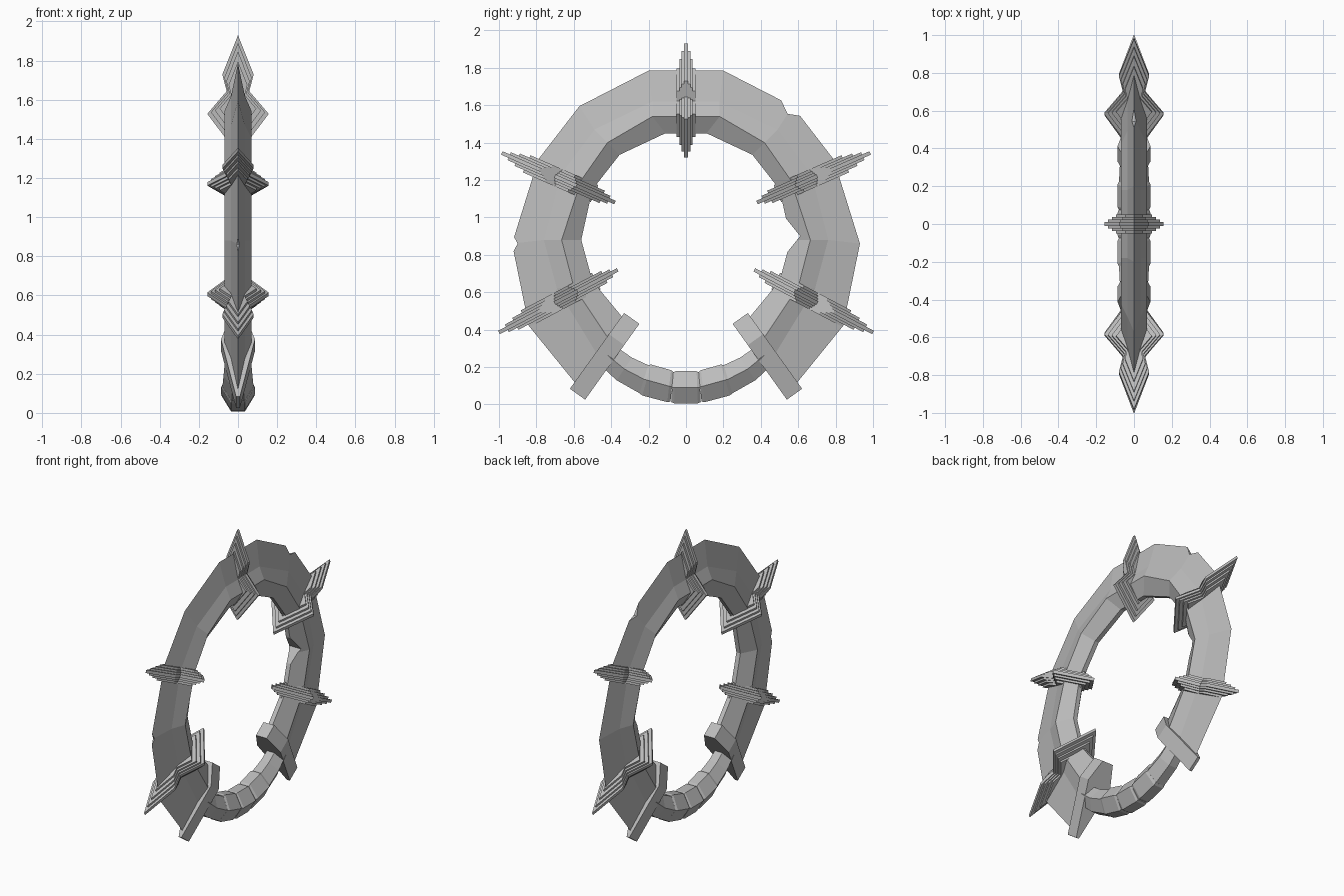
import bpy, bmesh, math
from mathutils import Vector

if "Cube" in bpy.data.objects:
    bpy.data.objects.remove(bpy.data.objects["Cube"])

steel = bpy.data.materials.new("grey_steel")
steel.use_nodes = True
GREY = (0.5, 0.5, 0.5, 1)
steel.diffuse_color = GREY
steel.node_tree.nodes["Principled BSDF"].inputs["Base Color"].default_value = GREY


def loft(name, loops):
    """Skin a list of equal-length point loops and cap both ends."""
    bm = bmesh.new()
    rows = [[bm.verts.new(p) for p in loop] for loop in loops]
    n = len(rows[0])
    for a, b in zip(rows, rows[1:]):
        for i in range(n):
            j = (i + 1) % n
            bm.faces.new((a[i], a[j], b[j], b[i]))
    bm.faces.new(rows[0])
    bm.faces.new(rows[-1])
    bmesh.ops.recalc_face_normals(bm, faces=bm.faces)
    mesh = bpy.data.meshes.new(name)
    bm.to_mesh(mesh)
    bm.free()
    mesh.materials.append(steel)
    obj = bpy.data.objects.new(name, mesh)
    bpy.context.collection.objects.link(obj)
    return obj


def plane_loop(tip, root, outline, shift=0.0, scale=1.0, pivot=0.55):
    """Symmetric outline of (t, x) from tip to root, moved along the plane normal."""
    tip, root = Vector((0, *tip)), Vector((0, *root))
    axis = root - tip
    normal = axis.normalized().cross(Vector((1, 0, 0)))
    pts = [(t, x) for t, x in outline]
    pts += [(t, -x) for t, x in reversed(outline) if x > 0]
    return [tip + axis * (pivot + (t - pivot) * scale) + normal * shift
            + Vector((x * scale, 0, 0)) for t, x in pts]


# Blade ring: paths of the outer edge, ridge, belt and inner edge on one side
outer = [(.20, 1.785), (.57, 1.595), (.79, 1.31), (.93, .86), (.84, .42), (.58, .10)]
ridge = [(.18, 1.62), (.49, 1.47), (.67, 1.23), (.76, .88), (.69, .62), (.47, .26)]
belt = [(.18, 1.54), (.42, 1.40), (.56, 1.20), (.665, .88), (.60, .63), (.40, .33)]
inner = [(.11, 1.45), (.355, 1.335), (.50, 1.15), (.56, .88), (.50, .66), (.31, .43)]


def blade_section(i, s):
    o, r, b, n = [(s * p[i][0], p[i][1]) for p in (outer, ridge, belt, inner)]
    return [(0, *o), (.035, *r), (.07, *b), (.015, *n),
            (-.015, *n), (-.07, *b), (-.035, *r)]


sections = [blade_section(i, -1) for i in range(5, -1, -1)]
sections += [blade_section(i, 1) for i in range(6)]
ring = loft("blade_ring", sections)

# Battle nicks cut out of the ring edges
nicks = [((-.93, .86), .03, .055, 0), ((.57, 1.59), .045, .085, math.radians(53)),
         ((.53, .90), .08, .10, 0)]
for k, ((y, z), depth, width, turn) in enumerate(nicks):
    c, s = math.cos(turn), math.sin(turn)
    diamond = [(depth, 0), (0, width), (-depth, 0), (0, -width)]
    cutter = loft(f"nick_cutter_{k}", [
        [(x, y + a * c - b * s, z + a * s + b * c) for a, b in diamond] for x in (-.2, .2)])
    cutter.hide_render = True
    cutter.hide_viewport = True
    cut = ring.modifiers.new("nick", 'BOOLEAN')
    cut.object = cutter
    cut.solver = 'EXACT'
    cut.operation = 'DIFFERENCE'
bpy.context.view_layer.update()
baked = bpy.data.meshes.new_from_object(
    ring.evaluated_get(bpy.context.evaluated_depsgraph_get()))
ring.modifiers.clear()
ring.data = baked
for obj in [o for o in bpy.data.objects if o.name.startswith("nick_cutter")]:
    bpy.data.objects.remove(obj)

# Spiked guards: stacked plates shrinking away from the middle one
spike = [(0, 0), (.33, .08), (.47, .058), (.66, .157), (1, 0)]
layers = [(.010, 1), (.023, .88), (.036, .75), (.05, .6)]
guards = {"top": ((0, 1.93), (0, 1.32)),
          "upper_back": ((.985, 1.345), (.38, 1.08)),
          "upper_front": ((-.985, 1.345), (-.38, 1.08)),
          "lower_back": ((1, .385), (.365, .72)),
          "lower_front": ((-1, .385), (-.365, .72))}
for place, (tip, root) in guards.items():
    for k, (half, scale) in enumerate(layers):
        loft(f"{place}_guard_plate_{k}",
             [plane_loop(tip, root, spike, d, scale) for d in (-half, half)])

# Clamps closing the two ends of the blade
clamp = [(0, .01), (.72, .087), (1, .04)]
for side, s in (("front", -1), ("back", 1)):
    loft(f"{side}_clamp", [plane_loop((s * .58, .055), (s * .29, .46), clamp, d)
                           for d in (-.05, .05)])


# Grip: hexagonal beads along the bottom arc and tapering necks into the clamps
def hexagon(y, z, tilt, size, width=.087):
    up = Vector((0, -math.sin(tilt), math.cos(tilt)))
    centre = Vector((0, y, z))
    shape = [(width, 0), (.035, .086), (-.035, .086), (-width, 0), (-.035, -.086), (.035, -.086)]
    return [centre + (Vector((x, 0, 0)) + up * h) * size for x, h in shape]


def bead(name, start, end, tilt_a, tilt_b):
    a, b = Vector(start), Vector(end)
    stations = [(0, .92), (.1, 1), (.9, 1), (1, .92)]
    loft(name, [hexagon(*a.lerp(b, t), tilt_a + (tilt_b - tilt_a) * t, size)
                for t, size in stations])


bead("grip_middle_bead", (-.075, .092), (.075, .092), -.05, .05)
for side, s in (("front", -1), ("back", 1)):
    bead(f"{side}_grip_bead", (s * .075, .094), (s * .225, .135), s * .1, s * .3)
    loft(f"{side}_grip_neck", [hexagon(s * .215, .13, s * .3, .92),
                               hexagon(s * .33, .19, s * .6, .85),
                               hexagon(s * .44, .28, s * .9, .75)])
